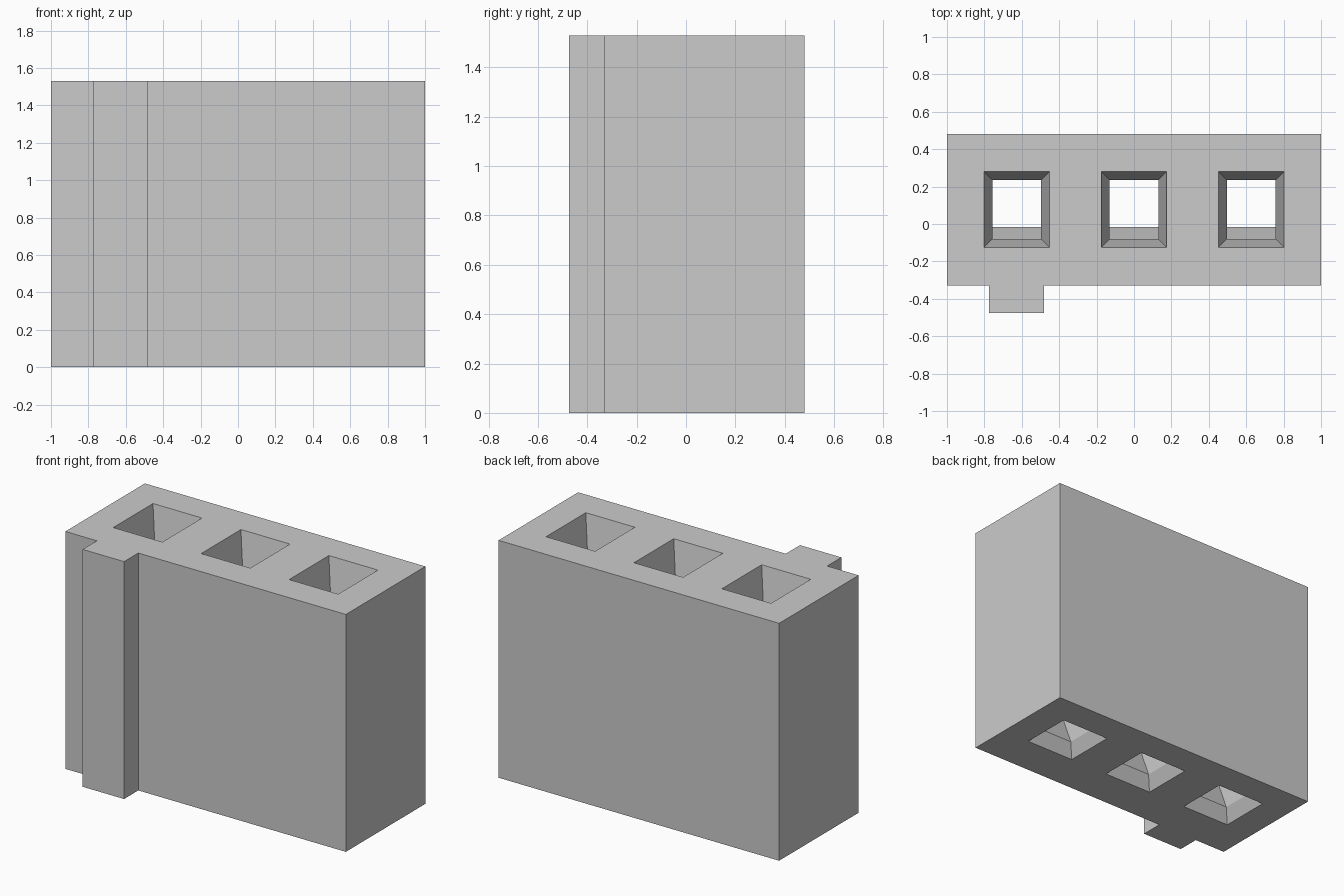
import bpy
import bmesh

cube = bpy.data.objects.get("Cube")
if cube:
    bpy.data.objects.remove(cube, do_unlink=True)

HEIGHT = 1.53

grey = bpy.data.materials.new("light_grey_plastic")
grey.use_nodes = True
colour = (0.6, 0.6, 0.6, 1.0)
grey.diffuse_color = colour
grey.node_tree.nodes["Principled BSDF"].inputs["Base Color"].default_value = colour


def loft(name, rings):
    """Closed solid through a stack of rings with equal point counts."""
    bm = bmesh.new()
    loops = [[bm.verts.new(p) for p in ring] for ring in rings]
    count = len(loops[0])
    for low, high in zip(loops, loops[1:]):
        for i in range(count):
            j = (i + 1) % count
            bm.faces.new((low[i], low[j], high[j], high[i]))
    bm.faces.new(loops[0])
    bm.faces.new(loops[-1])
    bmesh.ops.recalc_face_normals(bm, faces=bm.faces)
    mesh = bpy.data.meshes.new(name)
    bm.to_mesh(mesh)
    bm.free()
    mesh.materials.append(grey)
    obj = bpy.data.objects.new(name, mesh)
    bpy.context.scene.collection.objects.link(obj)
    return obj


# Housing block with the key rib on its front
outline = [(-1, 0.48), (-1, -0.33), (-0.775, -0.33), (-0.775, -0.475),
           (-0.48, -0.475), (-0.48, -0.33), (1, -0.33), (1, 0.48)]
housing = loft("connector_housing",
               [[(x, y, z) for x, y in outline] for z in (0, HEIGHT)])

# Socket section: height, half width, front y, back y
section = [
    (0.0, 0.175, -0.06, 0.28),
    (0.09, 0.13, -0.015, 0.235),
    (0.26, 0.13, -0.08, 0.235),
    (HEIGHT - 0.25, 0.13, -0.08, 0.235),
    (HEIGHT, 0.175, -0.125, 0.28),
]
# Straight ends carry the cutter beyond the block
section = [(-0.1, *section[0][1:])] + section + [(HEIGHT + 0.1, *section[-1][1:])]

# Three tapered through sockets
cutters = []
for centre in (-0.627, 0, 0.627):
    rings = [[(centre - w, front, z), (centre + w, front, z),
              (centre + w, back, z), (centre - w, back, z)]
             for z, w, front, back in section]
    cutter = loft("socket_cutter", rings)
    cutter.hide_render = True
    cutters.append(cutter)
    cut = housing.modifiers.new("socket", 'BOOLEAN')
    cut.operation = 'DIFFERENCE'
    cut.solver = 'EXACT'
    cut.object = cutter

# Bake the cuts and drop the cutters
bpy.context.view_layer.update()
depsgraph = bpy.context.evaluated_depsgraph_get()
cut_mesh = bpy.data.meshes.new_from_object(housing.evaluated_get(depsgraph))
housing.modifiers.clear()
housing.data = cut_mesh
for cutter in cutters:
    bpy.data.objects.remove(cutter, do_unlink=True)
